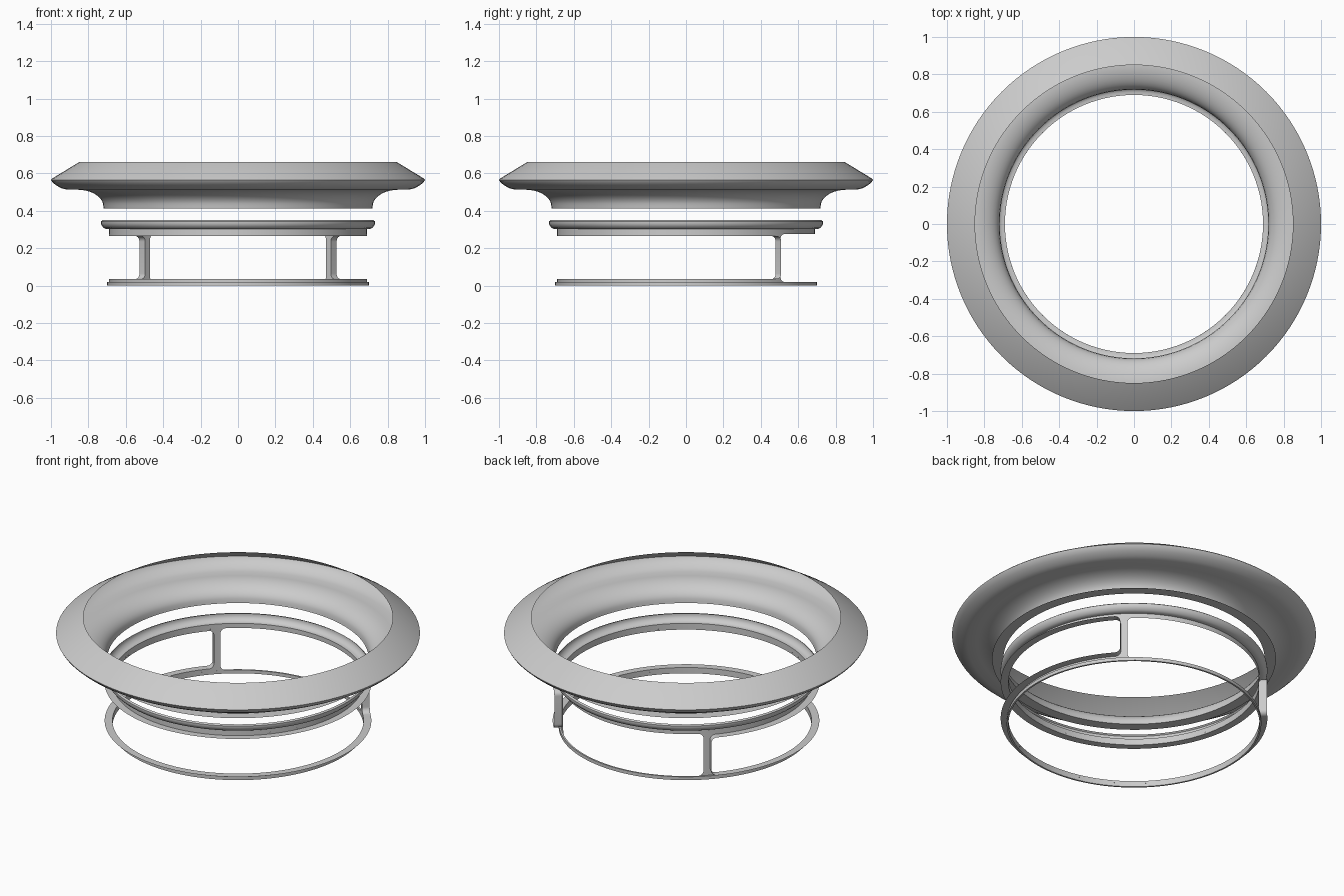
import bpy, bmesh
from math import sin, cos, pi, radians, sqrt

if "Cube" in bpy.data.objects:
    bpy.data.objects.remove(bpy.data.objects["Cube"])

N = 128          # segments around a full turn
R_IN, R_OUT = 0.69, 0.733
A0, A1 = radians(44), radians(47)      # front and back edge of the right post
Z_LO, Z_HI = 0.035, 0.265              # front opening
B_LO, B_HI = 0.02, 0.275               # back opening
C = 0.03                               # corner radius
DA = C / R_IN


def cyl(r, a, z):
    return (r * cos(a), r * sin(a), z)


def grid_object(name, rows, closed_u=False, closed_v=False, angle=35):
    """Skin a list of equally long point rows with quads."""
    bm = bmesh.new()
    vs = [[bm.verts.new(p) for p in row] for row in rows]
    nr, nc = len(vs), len(vs[0])
    for i in range(nr if closed_u else nr - 1):
        for j in range(nc if closed_v else nc - 1):
            i2, j2 = (i + 1) % nr, (j + 1) % nc
            bm.faces.new((vs[i][j], vs[i2][j], vs[i2][j2], vs[i][j2]))
    bmesh.ops.recalc_face_normals(bm, faces=bm.faces)
    me = bpy.data.meshes.new(name)
    bm.to_mesh(me)
    bm.free()
    ob = bpy.data.objects.new(name, me)
    bpy.context.collection.objects.link(ob)
    bpy.ops.object.select_all(action='DESELECT')
    ob.select_set(True)
    bpy.context.view_layer.objects.active = ob
    bpy.ops.object.shade_smooth_by_angle(angle=radians(angle))
    return ob


def lathe(name, profile, closed=False, angle=35):
    rows = [[cyl(r, 2 * pi * k / N, z) for r, z in profile] for k in range(N)]
    return grid_object(name, rows, True, closed, angle)


# Flared top rim with its concave neck and thin bottom flange
neck = [(0.72 + 0.14 * (1 - cos(t)) ** 1.0, 0.425 + 0.088 * sin(t))
        for t in [k * pi / 2 / 10 for k in range(11)]]
lathe("flared_rim", [(0.78, 0.413), (0.718, 0.413)] + neck +
      [(0.915, 0.513), (0.945, 0.521), (0.975, 0.538), (0.994, 0.555),
       (1.0, 0.566), (0.993, 0.573), (0.85, 0.66)])

# Upper ring with rolled lip
lathe("upper_ring", [(R_IN, B_HI), (R_IN, 0.303), (0.706, 0.303), (0.718, 0.309),
                     (0.728, 0.32), (0.733, 0.332), (0.733, 0.343), (0.724, 0.35)])

# Lower base ring
lathe("base_ring", [(R_IN, 0), (0.70, 0), (0.70, B_LO), (R_IN, B_LO)], closed=True)

# Outward fin running around the rounded front opening
path = []


def corner(ca, cz, start, sign):
    for k in range(9):
        t = start + sign * k * pi / 16
        path.append((ca + DA * cos(t), cz + C * sin(t)))


L0 = pi - A0 - 2 * pi                  # left post, measured through the front
corner(A0 - DA, Z_LO + C, -pi / 2, 1)
corner(A0 - DA, Z_HI - C, 0, 1)
M = 96
a_start, a_end = A0 - DA, L0 + DA
sweep = [a_start + (a_end - a_start) * k / M for k in range(1, M)]
path += [(a, Z_HI) for a in sweep]
corner(a_end, Z_HI - C, pi / 2, 1)
corner(a_end, Z_LO + C, pi, 1)
path += [(a, Z_LO) for a in reversed(sweep)]
grid_object("opening_fin", [[cyl(R_IN, a, z), cyl(R_OUT, a, z)] for a, z in path], True)

# Narrow wall strips above and below the front opening
arc = [a_start] + sweep + [a_end]
for name, z0, z1 in (("lower_wall", B_LO, Z_LO), ("upper_wall", Z_HI, B_HI)):
    grid_object(name, [[cyl(R_IN, a, z0), cyl(R_IN, a, z1)] for a in arc])


def flare(z, lo, hi):
    """Angular widening of a post near its rounded ends."""
    d = max(0.0, min(z - lo, hi - z, C))
    return DA * (1 - sqrt(max(0.0, 1 - (1 - d / C) ** 2)))


# Two posts with flared ends, mirrored left and right
zs = sorted({round(z, 5) for k in range(9) for z in (
    B_LO + C * (1 - cos(k * pi / 16)), B_HI - C * (1 - cos(k * pi / 16)),
    Z_LO + C * (1 - cos(k * pi / 16)), Z_HI - C * (1 - cos(k * pi / 16)))})
for name, side in (("right_post", 1), ("left_post", -1)):
    rows = []
    for z in zs:
        f, b = A0 - flare(z, Z_LO, Z_HI), A1 + flare(z, B_LO, B_HI)
        pts = [cyl(R_IN, f + (b - f) * k / 4, z) for k in range(5)]
        rows.append([(side * x, y, zz) for x, y, zz in pts])
    grid_object(name, rows)
